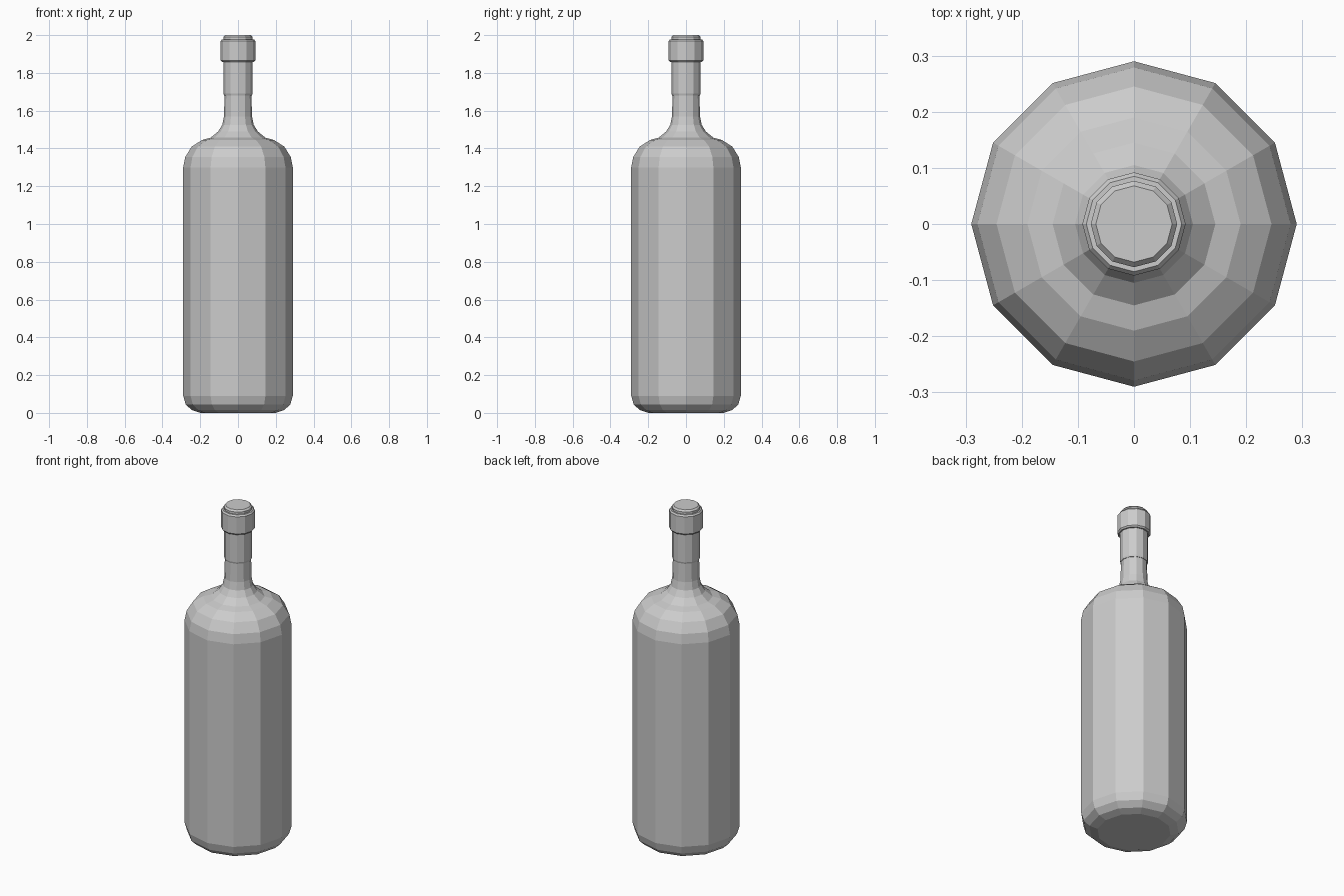
import bpy
import bmesh
from math import cos, sin, tau

cube = bpy.data.objects.get("Cube")
if cube:
    bpy.data.objects.remove(cube)

SIDES = 12

grey = bpy.data.materials.new("plain_grey")
grey.use_nodes = True
grey.diffuse_color = (0.6, 0.6, 0.6, 1)
grey.node_tree.nodes["Principled BSDF"].inputs["Base Color"].default_value = (0.6, 0.6, 0.6, 1)


def lathe(name, profile):
    """Turn a (radius, height) profile into a closed, faceted solid."""
    bm = bmesh.new()
    rings = [[bm.verts.new((r * cos(tau * i / SIDES), r * sin(tau * i / SIDES), z))
              for i in range(SIDES)] for r, z in profile]
    for low, high in zip(rings, rings[1:]):
        for i in range(SIDES):
            j = (i + 1) % SIDES
            bm.faces.new((low[i], low[j], high[j], high[i]))
    bm.faces.new(rings[0][::-1])
    bm.faces.new(rings[-1])
    mesh = bpy.data.meshes.new(name)
    bm.to_mesh(mesh)
    bm.free()
    mesh.materials.append(grey)
    obj = bpy.data.objects.new(name, mesh)
    bpy.context.collection.objects.link(obj)
    return obj


# Body with rounded base, stepped shoulder and flared neck root
lathe("bottle_body", [
    (0.20, 0.0), (0.245, 0.015), (0.277, 0.045), (0.29, 0.09),
    (0.29, 1.30), (0.279, 1.355), (0.245, 1.41), (0.19, 1.445),
    (0.145, 1.457), (0.105, 1.49), (0.083, 1.525), (0.074, 1.57),
    (0.071, 1.70)])

# Foil sleeve around the upper neck
lathe("neck_sleeve", [(0.074, 1.68), (0.077, 1.69), (0.077, 1.87)])

# Thick collar under the mouth
lathe("collar", [(0.085, 1.858), (0.092, 1.866), (0.092, 1.968), (0.085, 1.977)])

# Mouth and its flat cap
lathe("mouth_cap", [(0.077, 1.96), (0.077, 1.99), (0.068, 2.0)])
